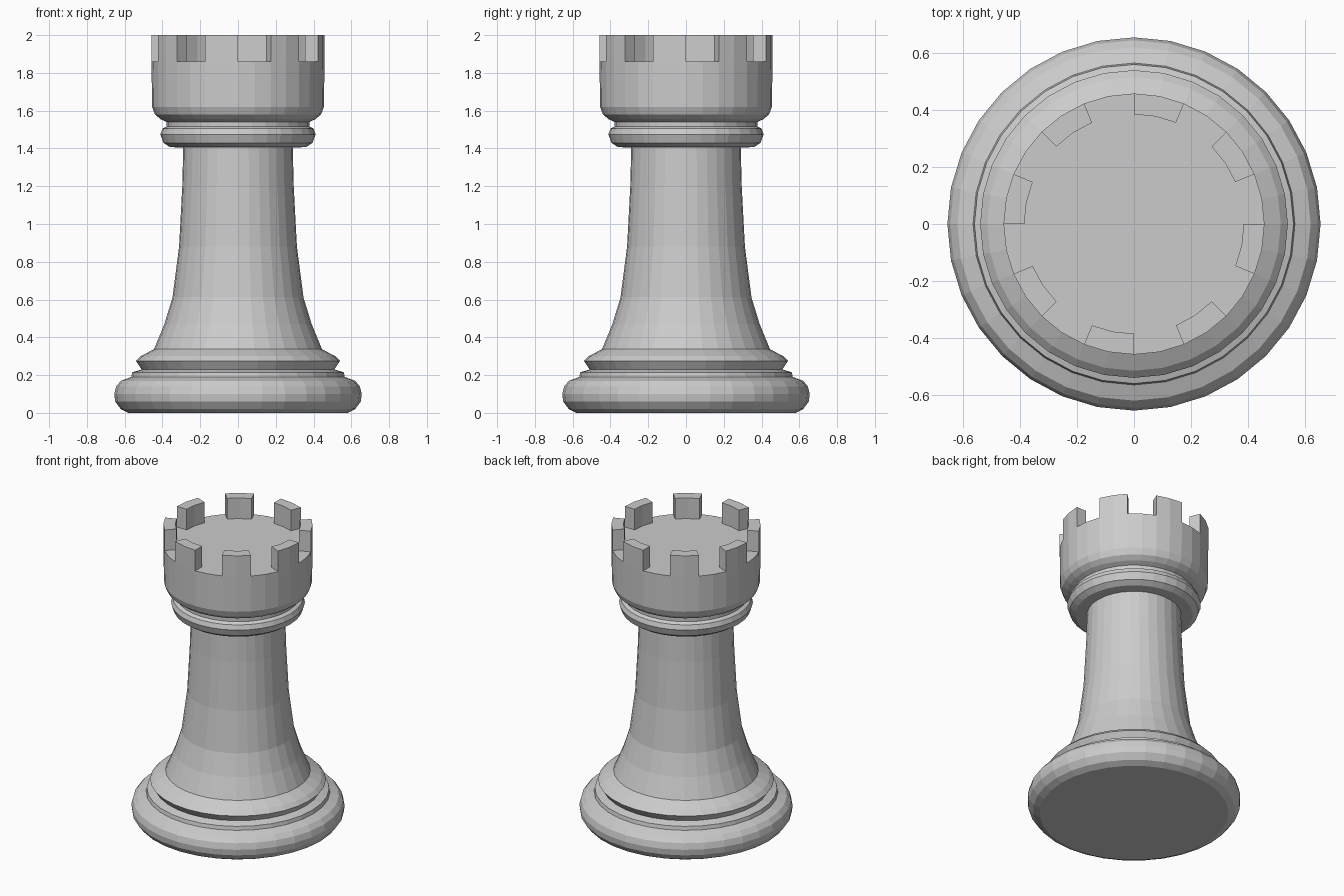
import bpy, bmesh, math

if "Cube" in bpy.data.objects:
    bpy.data.objects.remove(bpy.data.objects["Cube"])

SIDES = 32
FLOOR_Z, TOP_Z = 1.86, 2.0
INNER_R = 0.385

# Lathe profile (radius, height), bottom to top
profile = [
    # rounded foot
    (0.58, 0.0), (0.62, 0.02), (0.65, 0.06), (0.655, 0.10), (0.645, 0.14),
    (0.62, 0.17), (0.565, 0.19),
    # step and pointed ring
    (0.56, 0.215), (0.51, 0.23), (0.54, 0.275), (0.515, 0.30), (0.445, 0.337),
    # flared stem
    (0.39, 0.47), (0.347, 0.61), (0.312, 0.88), (0.295, 1.2), (0.29, 1.405),
    # collar
    (0.36, 1.407), (0.395, 1.43), (0.411, 1.475), (0.40, 1.505), (0.378, 1.517),
    (0.378, 1.54),
    # head, up to the floor and the inner line of the battlements
    (0.41, 1.555), (0.44, 1.58), (0.455, 1.62), (0.458, FLOOR_Z), (INNER_R, FLOOR_Z),
]

bm = bmesh.new()
rings = []
for r, z in profile:
    rings.append([bm.verts.new((r * math.cos(2 * math.pi * i / SIDES),
                                r * math.sin(2 * math.pi * i / SIDES), z))
                  for i in range(SIDES)])

# Skin the rings and close both ends
for lower, upper in zip(rings, rings[1:]):
    strip = []
    for i in range(SIDES):
        j = (i + 1) % SIDES
        strip.append(bm.faces.new((lower[i], lower[j], upper[j], upper[i])))
bm.faces.new(rings[0][::-1])
bm.faces.new(rings[-1])

# Eight battlements: every second pair of rim faces is raised
raised = [f for i, f in enumerate(strip) if i % 4 >= 2]
new = bmesh.ops.extrude_face_region(bm, geom=raised)["geom"]
for v in new:
    if isinstance(v, bmesh.types.BMVert):
        v.co.z = TOP_Z

bmesh.ops.recalc_face_normals(bm, faces=bm.faces)
mesh = bpy.data.meshes.new("tower_piece")
bm.to_mesh(mesh)
bm.free()
obj = bpy.data.objects.new("tower_piece", mesh)
bpy.context.collection.objects.link(obj)
